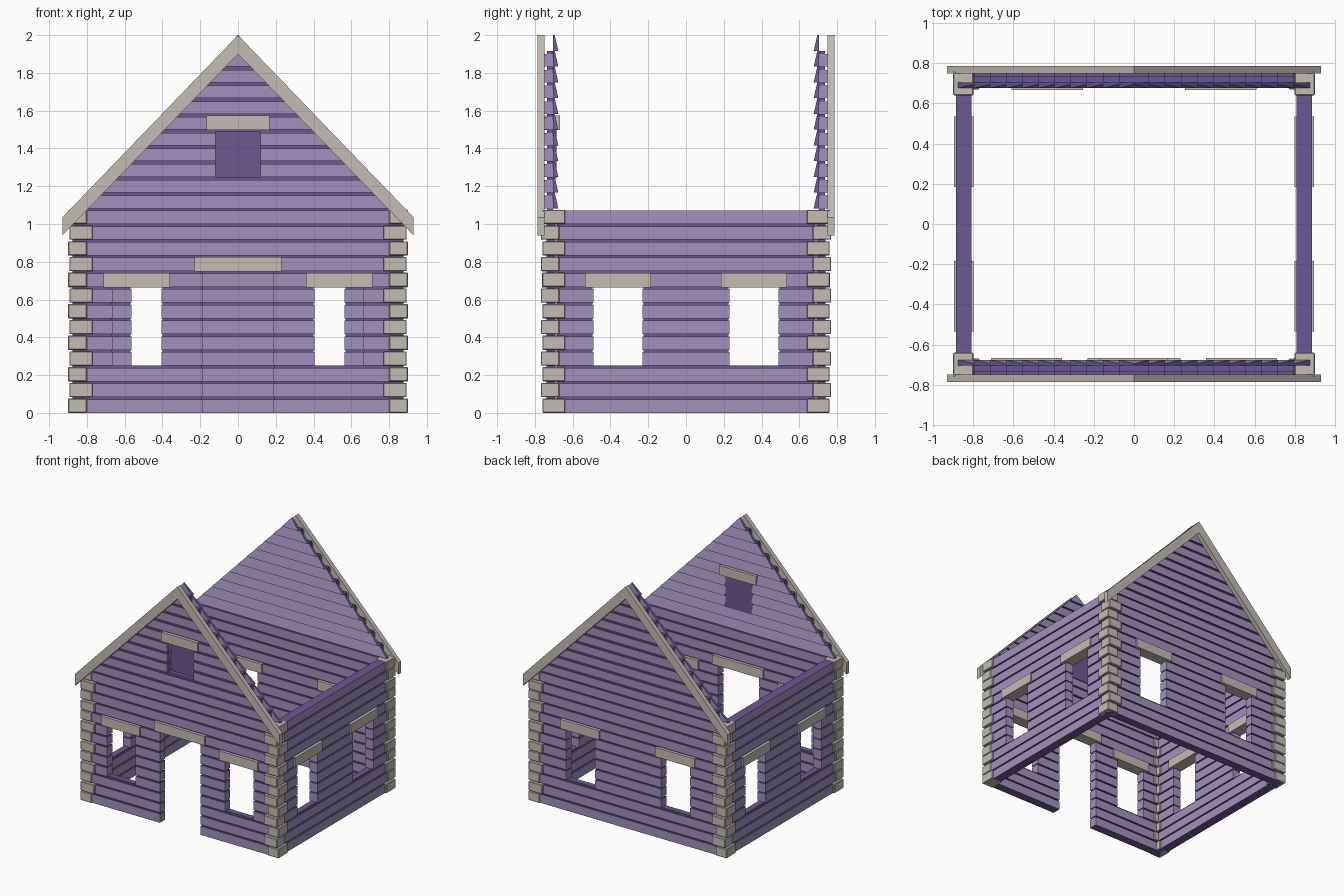
import bpy
import bmesh

cube = bpy.data.objects.get("Cube")
if cube:
    bpy.data.objects.remove(cube, do_unlink=True)


def material(name, color):
    m = bpy.data.materials.new(name)
    m.use_nodes = True
    m.diffuse_color = (*color, 1)
    m.node_tree.nodes["Principled BSDF"].inputs["Base Color"].default_value = (*color, 1)
    return m


LAVENDER = material("lavender_wood", (0.35, 0.29, 0.51))
PURPLE = material("dark_purple", (0.145, 0.10, 0.29))
STONE = material("warm_grey_stone", (0.54, 0.515, 0.455))

ROW = 1 / 12          # height of one course
GAP = 0.012           # groove between courses
WALL_ROWS = 13
GABLE_ROWS = 24
APEX, SLOPE = 1.995, 1.04


def front(u, d, z):
    return (u, -d, z)


def back(u, d, z):
    return (u, d, z)


def right(u, d, z):
    return (-d, u, z)


def left(u, d, z):
    return (d, u, z)


def block(bm, place, u, d, z, top_u=None, top_d=None):
    """Six-sided block; the top may be narrower than the base."""
    rings = []
    for h, us, ds in ((z[0], u, d), (z[1], top_u or u, top_d or d)):
        corners = ((us[0], ds[0]), (us[1], ds[0]), (us[1], ds[1]), (us[0], ds[1]))
        rings.append([bm.verts.new(place(a, b, h)) for a, b in corners])
    low, high = rings
    bm.faces.new(low)
    bm.faces.new(high)
    for i in range(4):
        j = (i + 1) % 4
        bm.faces.new((low[i], low[j], high[j], high[i]))


def finish(bm, name, mats, dark_tops=False):
    bmesh.ops.recalc_face_normals(bm, faces=bm.faces)
    if dark_tops:
        for f in bm.faces:
            f.material_index = int(abs(f.normal.z) > 0.4)
    mesh = bpy.data.meshes.new(name)
    bm.to_mesh(mesh)
    bm.free()
    for m in mats:
        mesh.materials.append(m)
    obj = bpy.data.objects.new(name, mesh)
    bpy.context.collection.objects.link(obj)
    return obj


def spans(half, row, openings):
    """Stretches of a course left over between its openings."""
    result, start = [], -half
    for u0, u1, r0, r1 in sorted(openings):
        if r0 <= row < r1:
            result.append((start, u0))
            start = u1
    return result + [(start, half)]


def edge(z):
    return max((APEX - z) / SLOPE, 0.002)


def build_wall(name, place, half, inner, outer, openings, gable=False):
    planks, core = bmesh.new(), bmesh.new()
    # full-thickness courses with a recessed dark core in the grooves
    for row in range(WALL_ROWS):
        z = row * ROW
        for u in spans(half, row, openings):
            block(planks, place, u, (inner, outer), (z, z + ROW - GAP))
            if row < WALL_ROWS - 1:
                block(core, place, (u[0] + 0.005, u[1] - 0.005),
                      (inner + 0.012, outer - 0.012), (z + 0.01, z + ROW + 0.001))
    # stepped outer boards and tapered inner clapboards of the gable
    if gable:
        mid = outer - 0.045
        for row in range(WALL_ROWS, GABLE_ROWS):
            z0, z1 = row * ROW, (row + 1) * ROW
            if row < GABLE_ROWS - 1:
                for u in spans(edge(z1), row, openings):
                    block(planks, place, u, (mid, outer), (z0, z1 - 0.017))
                    block(core, place, u, (mid, outer - 0.014), (z0 - GAP, z1))
            for u, t in zip(spans(edge(z0), row, openings), spans(edge(z1), row, openings)):
                block(planks, place, u, (inner - 0.004, mid), (z0, z1), t, (mid - 0.01, mid))
    finish(planks, name + "_planks", [LAVENDER, PURPLE], True)
    finish(core, name + "_core", [PURPLE])


def build_lintels(name, place, inner, outer, openings):
    bm = bmesh.new()
    for u0, u1, r0, r1 in openings:
        z = r1 * ROW
        block(bm, place, (u0 - 0.046, u1 + 0.046), (inner - 0.012, outer + 0.012),
              (z - 0.002, z + ROW - 0.009))
    finish(bm, name + "_lintels", [STONE])


def pair(a, b):
    return [(-b, -a, 3, 8), (a, b, 3, 8)]


# openings: start, end, first course, course above
FRONT_OPENINGS = pair(0.405, 0.665) + [(-0.185, 0.185, 0, 9), (-0.12, 0.12, 15, 18)]
BACK_OPENINGS = pair(0.30, 0.563)
SIDE_OPENINGS = pair(0.23, 0.49)

for name, place, half, inner, outer, openings, gable in (
        ("front_wall", front, 0.88, 0.68, 0.75, FRONT_OPENINGS, True),
        ("back_wall", back, 0.88, 0.68, 0.75, BACK_OPENINGS, True),
        ("right_wall", right, 0.69, 0.81, 0.885, SIDE_OPENINGS, False),
        ("left_wall", left, 0.69, 0.81, 0.885, SIDE_OPENINGS, False)):
    build_wall(name, place, half, inner, outer, openings, gable)
    build_lintels(name, place, inner, outer, openings)

# closed attic window
bm = bmesh.new()
block(bm, front, (-0.122, 0.122), (0.685, 0.70), (15 * ROW - 0.01, 18 * ROW))
finish(bm, "attic_shutter", [PURPLE])

# alternating corner stones
bm = bmesh.new()
for sx in (-1, 1):
    for sy in (-1, 1):
        def corner(u, d, z):
            return (sx * u, sy * d, z)
        for row in range(WALL_ROWS):
            z = (row * ROW, (row + 1) * ROW - 0.008)
            if row % 2 == 0:
                block(bm, corner, (0.80, 0.90), (0.64, 0.76), z)
            else:
                block(bm, corner, (0.77, 0.893), (0.67, 0.768), z)
stones = finish(bm, "corner_stones", [STONE])
bevel = stones.modifiers.new("Bevel", "BEVEL")
bevel.width = 0.004
bevel.segments = 1

# sloping boards along both gables
for name, place in (("front", front), ("back", back)):
    for side, s in (("left", 1), ("right", -1)):
        bm = bmesh.new()
        outline = ((0, 2.0), (0.93, 1.035), (0.93, 0.94), (0, 1.9))
        face = bm.faces.new([bm.verts.new(place(s * x, 0.75, z)) for x, z in outline])
        out = bmesh.ops.extrude_face_region(bm, geom=[face])
        verts = [g for g in out["geom"] if isinstance(g, bmesh.types.BMVert)]
        bmesh.ops.translate(bm, verts=verts, vec=place(0, 0.037, 0))
        finish(bm, f"{name}_{side}_bargeboard", [STONE])
